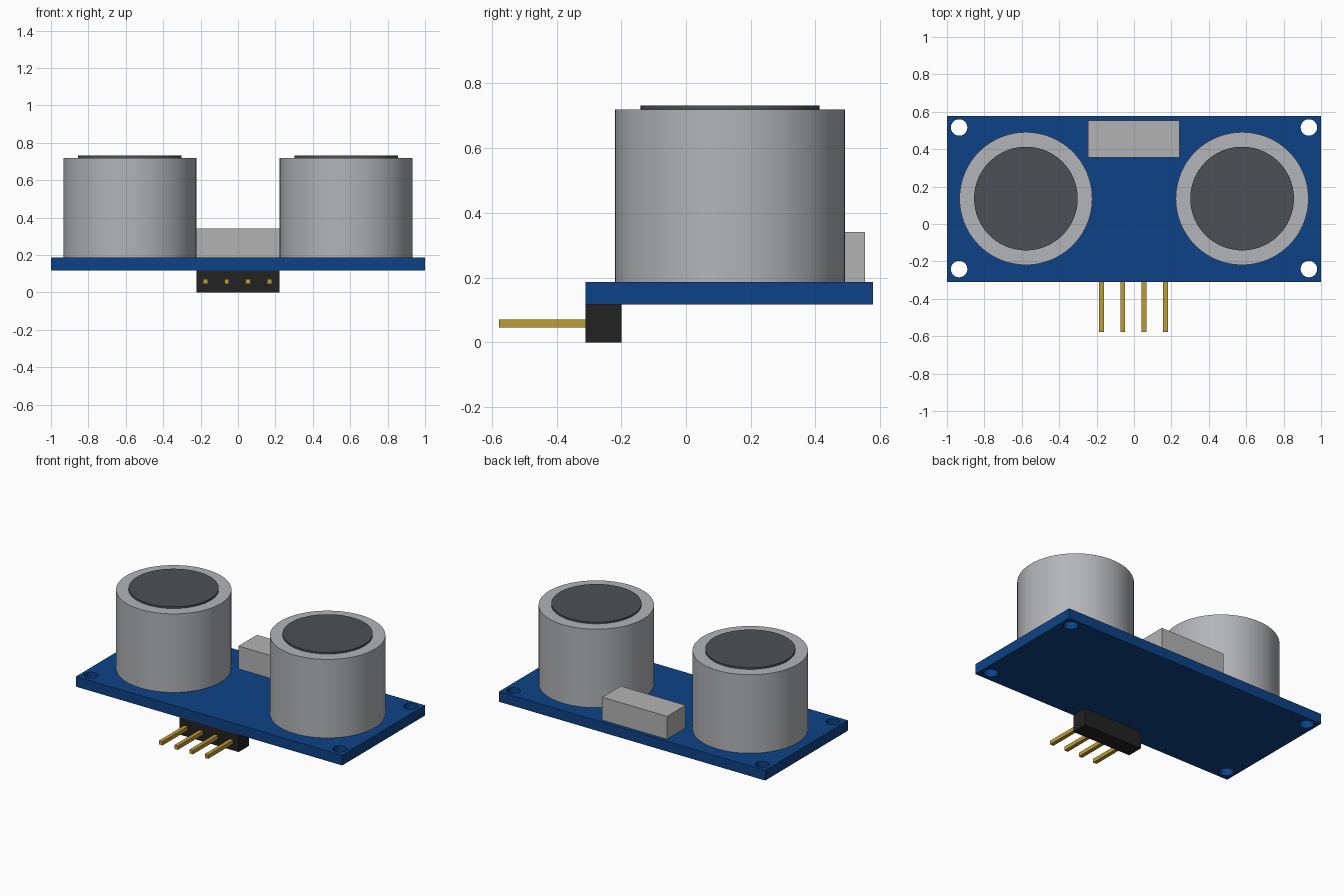
import bpy

if "Cube" in bpy.data.objects:
    bpy.data.objects.remove(bpy.data.objects["Cube"])


def material(name, color):
    m = bpy.data.materials.new(name)
    m.diffuse_color = (*color, 1)
    m.use_nodes = True
    m.node_tree.nodes["Principled BSDF"].inputs["Base Color"].default_value = m.diffuse_color
    return m


BLUE = material("board blue", (0.004, 0.055, 0.24))
SILVER = material("silver", (0.45, 0.46, 0.48))
STEEL = material("crystal steel", (0.45, 0.45, 0.455))
DARK = material("dark mesh grey", (0.075, 0.082, 0.09))
BLACK = material("header black", (0.016, 0.016, 0.016))
GOLD = material("pin gold", (0.52, 0.34, 0.035))


def box(name, lo, hi, mat):
    bpy.ops.mesh.primitive_cube_add(size=1, location=[(a + b) / 2 for a, b in zip(lo, hi)])
    ob = bpy.context.object
    ob.name = name
    ob.scale = [b - a for a, b in zip(lo, hi)]
    bpy.ops.object.transform_apply(location=False, rotation=False, scale=True)
    ob.data.materials.append(mat)
    return ob


def cylinder(name, x, y, z0, z1, radius, mat, sides=96):
    bpy.ops.mesh.primitive_cylinder_add(vertices=sides, radius=radius, depth=z1 - z0,
                                        location=(x, y, (z0 + z1) / 2))
    ob = bpy.context.object
    ob.name = name
    ob.data.materials.append(mat)
    bpy.ops.object.shade_smooth_by_angle()
    return ob


# Circuit board with four mounting holes
board = box("circuit_board", (-1, -0.31, 0.117), (1, 0.578, 0.186), BLUE)
cutters = []
for x in (-0.935, 0.935):
    for y in (-0.241, 0.516):
        cutter = cylinder("hole_cutter", x, y, 0.05, 0.25, 0.044, BLUE, 48)
        cutter.hide_render = True
        mod = board.modifiers.new("hole", 'BOOLEAN')
        mod.operation = 'DIFFERENCE'
        mod.solver = 'EXACT'
        mod.object = cutter
        cutters.append(cutter)
bpy.ops.object.select_all(action='DESELECT')
board.select_set(True)
bpy.context.view_layer.objects.active = board
for mod in list(board.modifiers):
    bpy.ops.object.modifier_apply(modifier=mod.name)
for cutter in cutters:
    bpy.data.objects.remove(cutter)
bpy.ops.object.shade_smooth_by_angle()

# Transducer cans with raised dark mesh discs
for side, x in (("left", -0.578), ("right", 0.578)):
    cylinder(side + "_transducer_can", x, 0.136, 0.186, 0.719, 0.355, SILVER)
    cylinder(side + "_transducer_mesh", x, 0.136, 0.70, 0.731, 0.277, DARK)

# Crystal block on the board
box("crystal", (-0.245, 0.355, 0.186), (0.242, 0.553, 0.341), STEEL)

# Pin header under the front edge
box("pin_header", (-0.222, -0.31, 0), (0.222, -0.2, 0.117), BLACK)
for i in range(4):
    x = -0.174 + i * 0.114
    box("header_pin", (x - 0.013, -0.578, 0.045), (x + 0.013, -0.29, 0.071), GOLD)
